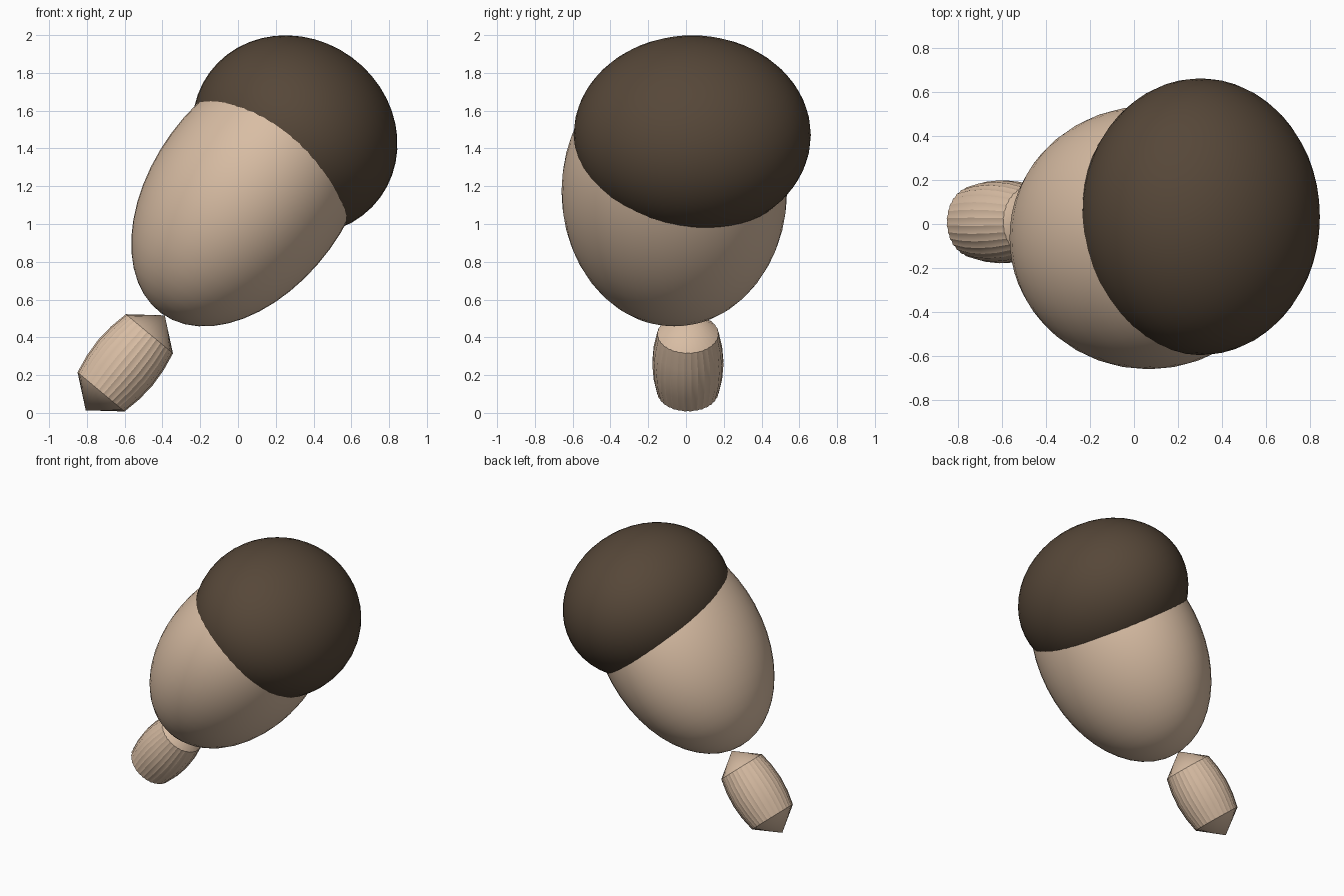
import bpy
import bmesh
from math import cos, sin, pi, atan2, radians
from mathutils import Matrix, Vector

cube = bpy.data.objects.get("Cube")
if cube:
    bpy.data.objects.remove(cube, do_unlink=True)


def material(name, colour):
    mat = bpy.data.materials.new(name)
    mat.use_nodes = True
    mat.diffuse_color = (*colour, 1)
    mat.node_tree.nodes["Principled BSDF"].inputs["Base Color"].default_value = (*colour, 1)
    return mat


skin = material("warm tan", (0.69, 0.51, 0.37))
brown = material("dark brown", (0.093, 0.063, 0.040))


def finish(name, bm, mat, centre, axis, angle):
    """Lean the local z axis towards +x, move into place and shade smooth."""
    lean = Matrix.Rotation(atan2(axis[0], axis[1]), 4, "Y")
    bm.transform(Matrix.Translation(Vector(centre)) @ lean)
    bmesh.ops.recalc_face_normals(bm, faces=bm.faces[:])
    mesh = bpy.data.meshes.new(name)
    bm.to_mesh(mesh)
    bm.free()
    mesh.materials.append(mat)
    obj = bpy.data.objects.new(name, mesh)
    bpy.context.collection.objects.link(obj)
    bpy.ops.object.select_all(action="DESELECT")
    obj.select_set(True)
    bpy.context.view_layer.objects.active = obj
    bpy.ops.object.shade_smooth_by_angle(angle=radians(angle))
    return obj


def ellipsoid(name, mat, centre, radii, axis):
    bm = bmesh.new()
    bmesh.ops.create_uvsphere(bm, u_segments=48, v_segments=24, radius=1)
    bmesh.ops.scale(bm, vec=radii, verts=bm.verts[:])
    return finish(name, bm, mat, centre, axis, 40)


def spindle(name, mat, centre, profile, pole, axis, ridges):
    """Finely ridged barrel closed by a pointed cone at each end."""
    bm = bmesh.new()
    count = ridges * 2
    rings = []
    for height, radius in profile:
        ring = []
        for i in range(count):
            r = radius * (1.0 if i % 2 else 0.975)
            t = 2 * pi * i / count
            ring.append(bm.verts.new((r * cos(t), r * sin(t), height)))
        rings.append(ring)
    tips = [bm.verts.new((0, 0, h)) for h in (-pole, pole)]
    for i in range(count):
        j = (i + 1) % count
        for low, high in zip(rings, rings[1:]):
            bm.faces.new((low[i], low[j], high[j], high[i]))
        bm.faces.new((tips[0], rings[0][j], rings[0][i]))
        bm.faces.new((tips[1], rings[-1][i], rings[-1][j]))
    return finish(name, bm, mat, centre, axis, 30)


# Head and the hair cap that overlaps its upper end
lean = (0.589, 0.808)
ellipsoid("head", skin, (0.066, -0.062, 1.173), (0.52, 0.597, 0.80), lean)
ellipsoid("hair_cap", brown, (0.301, 0.033, 1.471), (0.56, 0.628, 0.51), lean)

# Small detached body below the head
half = [(0.2, 0.163), (0.1, 0.182)]
profile = [(-h, r) for h, r in half] + [(0, 0.189)] + [(h, r) for h, r in reversed(half)]
spindle("body", skin, (-0.597, 0.01, 0.265), profile, 0.327, (0.64, 0.769), 32)
